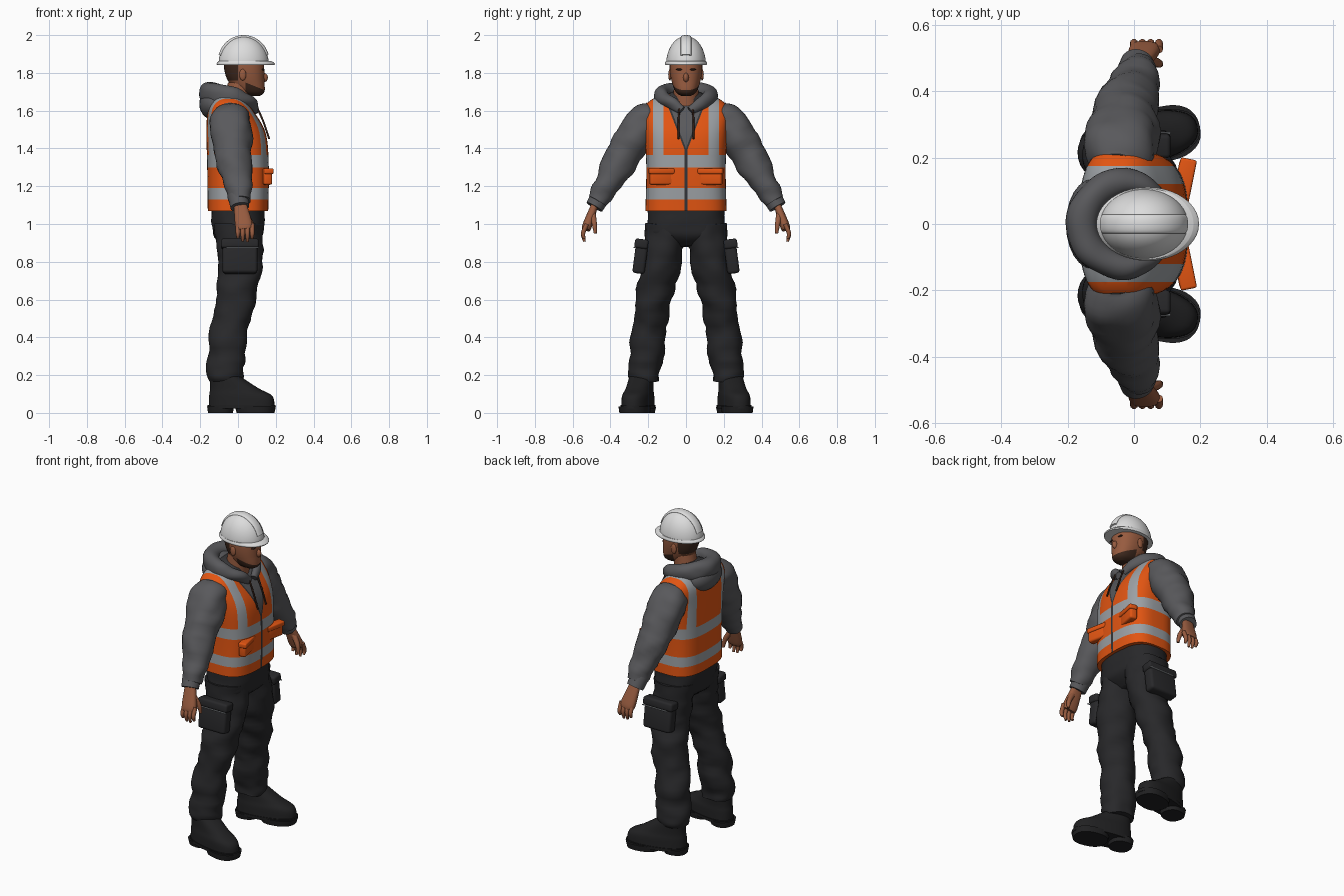
import bpy, bmesh, math
from mathutils import Vector, Matrix, noise

if "Cube" in bpy.data.objects:
    bpy.data.objects.remove(bpy.data.objects["Cube"])


def material(name, *colour):
    mat = bpy.data.materials.new(name)
    mat.use_nodes = True
    mat.diffuse_color = (*colour, 1)
    shader = mat.node_tree.nodes["Principled BSDF"]
    shader.inputs["Base Color"].default_value = (*colour, 1)
    shader.inputs["Roughness"].default_value = .8
    return mat


ORANGE = material("vest orange", .76, .09, .006)
SILVER = material("reflective silver", .33, .35, .37)
GREY = material("hoodie grey", .1, .1, .107)
BLACK = material("trouser black", .021, .021, .023)
BOOT = material("boot black", .015, .015, .016)
SKIN = material("skin", .31, .105, .05)
HAIR = material("dark hair", .045, .02, .012)
WHITE = material("helmet white", .72, .72, .72)
LINING = material("dark lining", .035, .035, .038)
X_AXIS, Y_AXIS, Z_AXIS = Matrix.Identity(3)


def finish(name, bm, *mats, mirror=False, sharp=60, rule=None, wrinkle=0):
    """Turn a bmesh into an object, with optional cloth wrinkles and colour rule."""
    bmesh.ops.recalc_face_normals(bm, faces=bm.faces)
    bm.normal_update()
    for vert in bm.verts:
        spot = Vector((vert.co.x * 9, vert.co.y * 9, vert.co.z * 17))
        vert.co += vert.normal * wrinkle * noise.noise(spot)
    for face in bm.faces:
        face.smooth = True
        if rule:
            face.material_index = rule(face.calc_center_median())
    mesh = bpy.data.meshes.new(name)
    bm.to_mesh(mesh)
    bm.free()
    for mat in mats:
        mesh.materials.append(mat)
    mesh.set_sharp_from_angle(angle=math.radians(sharp))
    part = bpy.data.objects.new(name, mesh)
    bpy.context.collection.objects.link(part)
    if mirror:
        part.modifiers.new("mirror", "MIRROR").use_axis = (False, True, False)


def smooth_path(points, steps):
    """Catmull-Rom interpolation through points of any dimension."""
    path = []
    last = len(points) - 1
    for i in range(last):
        before, start = points[max(i - 1, 0)], points[i]
        end, after = points[i + 1], points[min(i + 2, last)]
        for k in range(steps):
            t = k / steps
            path.append([
                q + (r - p) * t / 2 + (p - 2.5 * q + 2 * r - s / 2) * t * t
                + (3 * q - p - 3 * r + s) * t ** 3 / 2
                for p, q, r, s in zip(before, start, end, after)])
    return path + [points[last]]


def loft(points, ratio=None, ref=X_AXIS, level=False, power=2, sides=32, steps=5):
    """Superellipse rings at (x, y, z, radius along ref, radius across).

    With a ratio, the radius across follows from the first radius."""
    bm = bmesh.new()
    rings = []
    if ratio:
        points = [(*p, p[-1] * ratio) for p in points]
    path = smooth_path(points, steps)
    for i, (x, y, z, along, across) in enumerate(path):
        ahead, behind = path[min(i + 1, len(path) - 1)], path[max(i - 1, 0)]
        tangent = Z_AXIS if level else (Vector(ahead[:3]) - Vector(behind[:3])).normalized()
        u = (ref - tangent * ref.dot(tangent)).normalized()
        v = tangent.cross(u)
        ring = []
        for k in range(sides):
            angle = math.tau * k / sides
            c, s = [math.copysign(abs(w) ** (2 / power), w) for w in (math.cos(angle), math.sin(angle))]
            ring.append(bm.verts.new(Vector((x, y, z)) + u * along * c + v * across * s))
        rings.append(ring)
    for low, high in zip(rings, rings[1:]):
        for k in range(sides):
            bm.faces.new((low[k], low[k - 1], high[k - 1], high[k]))
    bm.faces.new(rings[0])
    bm.faces.new(rings[-1])
    return bm


def stack(rings, **options):
    """Level rings on the centre plane: (x, z, depth, width)."""
    return loft([(x, 0, z, depth, width) for x, z, depth, width in rings], level=True, **options)


def cut(bm, place, normal):
    everything = bm.verts[:] + bm.edges[:] + bm.faces[:]
    bmesh.ops.bisect_plane(bm, geom=everything, plane_co=place, plane_no=normal)


def box(name, mat, centre, size, lean=0, turn=0):
    bm = bmesh.new()
    bmesh.ops.create_cube(bm, size=1)
    bmesh.ops.scale(bm, vec=size, verts=bm.verts)
    bmesh.ops.bevel(bm, geom=bm.edges[:], offset=min(size) / 4, segments=3, affect="EDGES", profile=.5)
    bm.transform(Matrix.Translation(centre) @ Matrix.Rotation(turn, 4, "Z") @ Matrix.Rotation(lean, 4, "X"))
    finish(name, bm, mat, mirror=True)


def ball(name, mat, centre, size, mirror=False):
    bm = bmesh.new()
    bmesh.ops.create_uvsphere(bm, u_segments=24, v_segments=14, radius=1)
    bm.transform(Matrix.Translation(centre) @ Matrix.Diagonal((*size, 1)))
    finish(name, bm, mat, mirror=mirror)


# Vest over the torso, cut along the tape, zip and neckline
BANDS = ((1.13, 1.19), (1.3, 1.365))
TAPE_INNER, TAPE_OUTER, ZIP, TRIM = .12, .175, .008, .01
NECK_POINT, NECK_SLOPE = 1.4, .385
vest = stack([(0, 1.07, .16, .215), (0, 1.3, .163, .21), (-.01, 1.48, .157, .22),
              (-.04, 1.6, .12, .228), (-.05, 1.66, .08, .18), (-.05, 1.69, .05, .09)],
             power=3, sides=64)
for band in BANDS:
    for height in band:
        cut(vest, Z_AXIS * height, Z_AXIS)
for side in (-1, 1):
    for offset in (ZIP, TAPE_INNER, TAPE_OUTER):
        cut(vest, Y_AXIS * side * offset, Y_AXIS)
    for offset in (0, TRIM):
        cut(vest, (0, side * offset, NECK_POINT), (0, side, -NECK_SLOPE))


def vest_colour(c):
    y, edge = abs(c.y), (c.z - NECK_POINT) * NECK_SLOPE
    if c.x > 0 and c.z > NECK_POINT and y < edge + TRIM:
        return 2 if y < edge else 3
    if c.x > 0 and c.z < NECK_POINT and y < ZIP:
        return 3
    on_band = any(low < c.z < high for low, high in BANDS)
    on_strap = c.z > BANDS[1][1] and TAPE_INNER < y < TAPE_OUTER
    return 1 if on_band or on_strap else 0


finish("safety_vest", vest, ORANGE, SILVER, GREY, LINING, rule=vest_colour)
box("vest_pockets", ORANGE, (.148, .13, 1.25), (.045, .125, .085), turn=-.2)
box("vest_pocket_flaps", ORANGE, (.152, .13, 1.28), (.05, .135, .03), turn=-.2)

# Hoodie sleeves, cuffs, hood and cords
sleeve = loft([(-.045, .17, 1.56, .09), (-.04, .235, 1.52, .11), (-.02, .35, 1.33, .093), (.01, .47, 1.12, .056)],
              ratio=.95, steps=9)
finish("sleeves", sleeve, GREY, mirror=True, wrinkle=.014)
finish("cuffs", loft([(0, .45, 1.15, .055), (.01, .485, 1.09, .05)], ratio=.95), GREY, mirror=True)
hood = []
for i in range(-8, 9):
    t = i / 8
    swing = math.radians(170 * t)
    hood.append((-.03 - .125 * math.cos(swing), .13 * math.sin(swing),
                 1.69 - .09 * abs(t) ** 3, .06 - .038 * t * t))
finish("hood_collar", loft(hood, ratio=.8, ref=Z_AXIS), GREY, wrinkle=.01)
ball("hood_bag", GREY, (-.125, 0, 1.635), (.08, .135, .085))
ball("hood_lining", LINING, (-.05, 0, 1.66), (.11, .115, .05))
cord = loft([(.1, .035, 1.62, .005), (.135, .04, 1.54, .005), (.165, .04, 1.45, .005)], ratio=1, sides=8)
finish("hood_cords", cord, HAIR, mirror=True)

# Hands
palm = loft([(.01, .48, 1.11, .033), (.03, .52, 1, .046), (.035, .53, .97, .04)], ratio=.55, power=2.5)
finish("palms", palm, SKIN, mirror=True)
for i, finger in enumerate(("little", "ring", "middle", "index")):
    x = i * .025
    digit = loft([(x, .525, 1, .012), (x, .545, .95, .012), (x, .537, .925 - .02 * math.sin(i), .007)],
                 ratio=1, sides=10)
    finish(finger + "_fingers", digit, SKIN, mirror=True)
thumb = loft([(.035, .495, 1.06, .017), (.07, .485, 1, .014), (.08, .48, .95, .008)], ratio=1, sides=10)
finish("thumbs", thumb, SKIN, mirror=True)

# Trousers with cargo pockets
hips = stack([(0, 1.1, .14, .2), (0, 1, .14, .205), (0, .93, .125, .2), (0, .88, .07, .12)], power=2.6)
finish("trouser_hips", hips, BLACK, wrinkle=.008)
leg = loft([(0, .1, 1, .13), (.01, .13, .8, .117), (-.01, .172, .6, .106), (-.05, .2, .4, .1),
            (-.068, .218, .22, .098), (-.068, .215, .165, .088)], ratio=.9, level=True, steps=7)
finish("trouser_legs", leg, BLACK, mirror=True, wrinkle=.018)
box("cargo_pockets", BLACK, (.01, .242, .82), (.185, .065, .165), lean=.13)
box("cargo_flaps", BLACK, (.01, .236, .895), (.2, .072, .05), lean=.13)
box("flap_piping", SILVER, (.025, .274, .875), (.17, .006, .006), lean=.13)

# Boots, turned outward at the toes
toe_out = Matrix.Translation(Y_AXIS / 4) @ Matrix.Rotation(math.radians(13), 4, "Z")
boot_parts = {
    "boot_uppers": [(.02, .03, .177, .077), (.015, .09, .17, .074), (-.02, .13, .13, .066), (-.075, .2, .075, .062)],
    "boot_welts": [(.02, .022, .183, .078), (.02, .042, .183, .08)],
    "boot_front_soles": [(.095, 0, .1, .078), (.095, .035, .108, .083)],
    "boot_heels": [(-.095, 0, .065, .062), (-.095, .035, .07, .07)],
}
for name, rings in boot_parts.items():
    boot = stack(rings, power=2.4)
    boot.transform(toe_out)
    finish(name, boot, BOOT, mirror=True)

# Head with beard and cropped hair
JAW_LINE, JAW_SLOPE, HAIR_LINE = 1.765, .4, 1.76
finish("neck", stack([(-.01, 1.6, .07, .07), (.01, 1.75, .063, .063)]), SKIN)
head = stack([(.085, 1.678, .03, .025), (.07, 1.7, .07, .055), (.043, 1.76, .097, .077),
              (.033, 1.82, .106, .086), (.03, 1.88, .105, .085)], power=2.3, sides=40)
cut(head, Z_AXIS * JAW_LINE, (JAW_SLOPE, 0, 1))
cut(head, Z_AXIS * HAIR_LINE, Z_AXIS)
cut(head, X_AXIS * .04, X_AXIS)
cut(head, Vector(), X_AXIS)


def head_colour(c):
    beard = c.x > .04 and c.z + c.x * JAW_SLOPE < JAW_LINE
    scalp = c.x < 0 and c.z > HAIR_LINE
    return 1 if beard or scalp else 0


finish("head", head, SKIN, HAIR, rule=head_colour)
ball("nose", SKIN, (.136, 0, 1.775), (.022, .015, .025))
ball("ears", SKIN, (.025, .085, 1.79), (.018, .009, .03), mirror=True)
ball("eyebrows", HAIR, (.132, .034, 1.818), (.008, .02, .005), mirror=True)

# Hard hat
dome, ridge = [], []
for i in range(9):
    rise = 1.5 * i / 8
    dome.append((.03, 1.845 + .15 * math.sin(rise), .133 * math.cos(rise), .105 * math.cos(rise)))
    sweep = math.pi * (i + 1) / 10
    ridge.append((.03 + .13 * math.cos(sweep), 0, 1.85 + .14 * math.sin(sweep), .01))
finish("helmet_dome", stack(dome, sides=40), WHITE)
finish("helmet_brim", stack([(.041, 1.842, .152, .109), (.041, 1.85, .154, .111), (.038, 1.862, .14, .107)],
                            sides=40), WHITE)
finish("helmet_ridge", loft(ridge, ratio=2.8, ref=Z_AXIS), WHITE)
